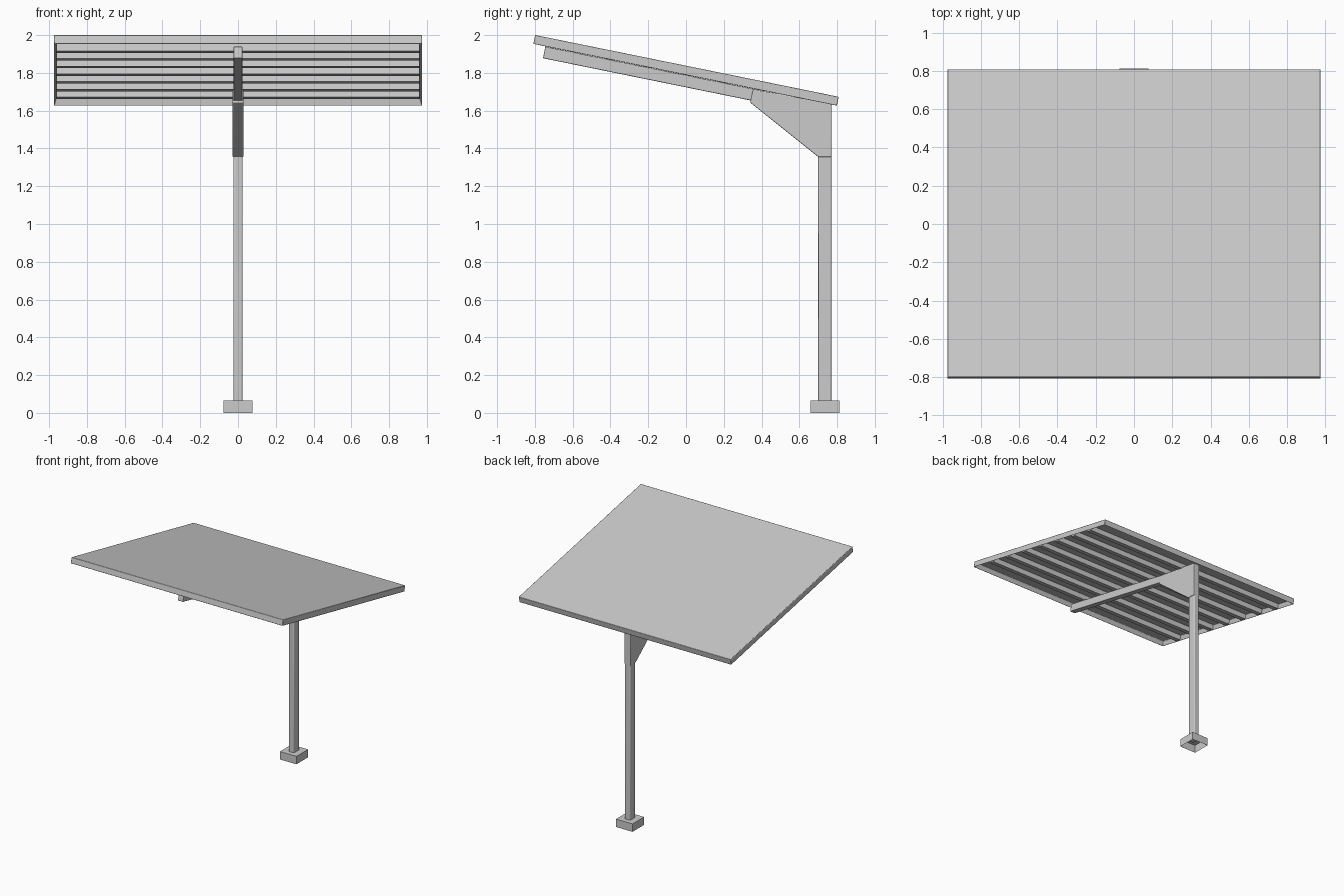
import bpy, bmesh, math
from mathutils import Matrix

if "Cube" in bpy.data.objects:
    bpy.data.objects.remove(bpy.data.objects["Cube"])

TILT = Matrix.Translation((0, 0, 1.8125)) @ Matrix.Rotation(math.radians(-11.5), 4, 'X')


def finish(bm, name, bevel=0.0, matrix=None, segments=3):
    bmesh.ops.recalc_face_normals(bm, faces=bm.faces)
    mesh = bpy.data.meshes.new(name)
    bm.to_mesh(mesh)
    bm.free()
    if matrix:
        mesh.transform(matrix)
    ob = bpy.data.objects.new(name, mesh)
    bpy.context.collection.objects.link(ob)
    if bevel:
        mod = ob.modifiers.new("soft_edges", 'BEVEL')
        mod.width, mod.segments = bevel, segments
    bpy.ops.object.select_all(action='DESELECT')
    ob.select_set(True)
    bpy.context.view_layer.objects.active = ob
    bpy.ops.object.shade_smooth_by_angle(angle=math.radians(35))
    return ob


def box(name, x, y, z, bevel=0.0, matrix=None, open_bottom=False):
    """Box from (min, max) pairs."""
    bm = bmesh.new()
    bmesh.ops.create_cube(bm, size=1)
    for v in bm.verts:
        v.co = [a[0] if c < 0 else a[1] for c, a in zip(v.co, (x, y, z))]
    if open_bottom:
        low = [f for f in bm.faces if f.normal.z < -0.5]
        bmesh.ops.delete(bm, geom=low, context='FACES_ONLY')
    return finish(bm, name, bevel, matrix)


# Roof tray: slab hollowed from below, leaving a thin panel and a rim
bm = bmesh.new()
bmesh.ops.create_cube(bm, size=1)
bmesh.ops.scale(bm, vec=(1.95, 1.64, 0.05), verts=bm.verts)
under = [f for f in bm.faces if f.normal.z < -0.5]
bmesh.ops.inset_region(bm, faces=under, thickness=0.016)
bmesh.ops.translate(bm, vec=(0, 0, 0.04), verts=under[0].verts)
finish(bm, "roof_tray", 0.004, TILT, 2)

# Purlins across the underside
for i in range(7):
    c = (i - 3) * 0.204
    box(f"purlin_{i + 1}", (-0.962, 0.962), (c - 0.025, c + 0.025), (-0.024, 0.016), 0, TILT)

# Cantilever beam under the roof
box("cantilever_beam", (-0.024, 0.024), (-0.755, 0.40), (-0.087, -0.024), 0.004, TILT)

# Gusset joining post and beam
profile = [(0.77, 1.355), (0.70, 1.355), (0.34, 1.643), (0.355, 1.712), (0.77, 1.645)]
bm = bmesh.new()
face = bm.faces.new([bm.verts.new((-0.029, y, z)) for y, z in profile])
ext = bmesh.ops.extrude_face_region(bm, geom=[face])
bmesh.ops.translate(bm, vec=(0.058, 0, 0),
                    verts=[g for g in ext["geom"] if isinstance(g, bmesh.types.BMVert)])
finish(bm, "post_gusset", 0.005)

# Post and hollow base foot
box("post", (-0.025, 0.025), (0.70, 0.77), (0.05, 1.37), 0.008)
box("base_foot", (-0.076, 0.076), (0.66, 0.812), (0, 0.066), 0, None, True)
